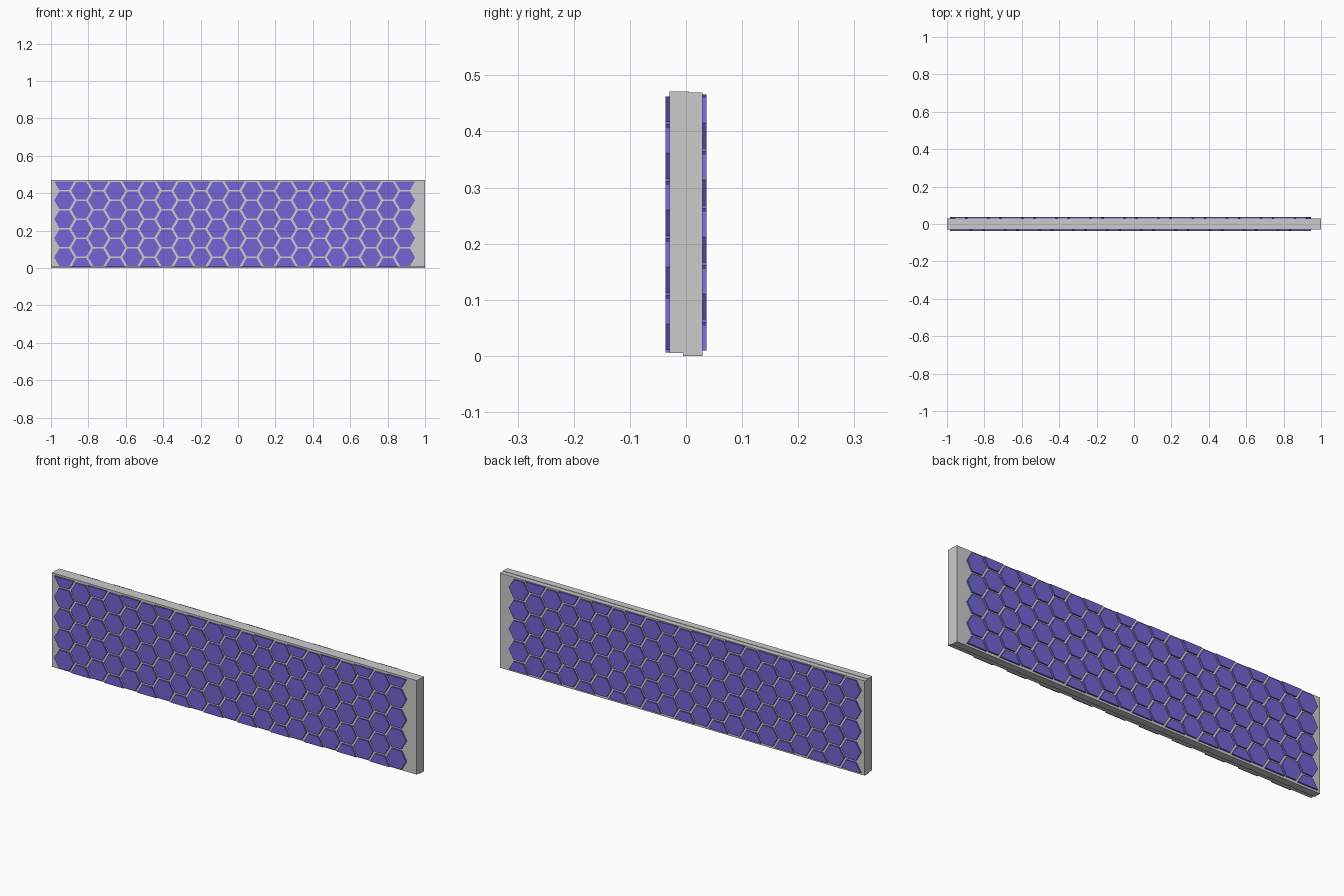
import bpy, bmesh, math

if "Cube" in bpy.data.objects:
    bpy.data.objects.remove(bpy.data.objects["Cube"])

purple = bpy.data.materials.new("purple_tile")
purple.diffuse_color = (0.17, 0.13, 0.66, 1)
purple.use_nodes = True
purple.node_tree.nodes["Principled BSDF"].inputs["Base Color"].default_value = purple.diffuse_color


def slab(name, y0, y1, z0, z1):
    bpy.ops.mesh.primitive_cube_add(size=1, location=(0, (y0 + y1) / 2, (z0 + z1) / 2))
    ob = bpy.context.object
    ob.name = name
    ob.scale = (2, y1 - y0, z1 - z0)
    return ob


# Core board: two overlapping layers with slightly offset edges
slab("front_board", -0.029, 0.005, 0.005, 0.471)
slab("back_board", -0.005, 0.029, 0.0, 0.469)

# Hexagon tile layout
COLS, X0, DX, DZ = 21, -0.929, 0.0911, 0.1016
HALF_W, HALF_H = 0.0535, 0.046
Z_LOW, Z_HIGH = 0.006, 0.462


def hex_outline(cx, cz):
    """Hexagon with corners on the x axis, cut in half at the panel edges."""
    pts = []
    for i in range(6):
        a = i * math.pi / 3
        pts.append((cx + HALF_W * math.cos(a),
                    cz + HALF_H * math.sin(a) / math.sin(math.pi / 3)))
    if cz - HALF_H < Z_LOW - 0.01:
        return [(pts[0][0], Z_LOW), pts[1], pts[2], (pts[3][0], Z_LOW)]
    if cz + HALF_H > Z_HIGH + 0.01:
        return [(pts[3][0], Z_HIGH), pts[4], pts[5], (pts[0][0], Z_HIGH)]
    return pts


def tiles(name, y_in, y_out, flip):
    bm = bmesh.new()
    for c in range(COLS):
        start = Z_LOW + (DZ / 2 if c % 2 == 0 else 0)
        for r in range(5):
            outline = hex_outline(X0 + c * DX, start + r * DZ)
            if flip:
                outline = [(x, 0.472 - z) for x, z in outline]
            inner = [bm.verts.new((x, y_in, z)) for x, z in outline]
            outer = [bm.verts.new((x, y_out, z)) for x, z in outline]
            bm.faces.new(inner)
            bm.faces.new(outer)
            n = len(outline)
            for i in range(n):
                j = (i + 1) % n
                bm.faces.new((inner[i], inner[j], outer[j], outer[i]))
    bmesh.ops.recalc_face_normals(bm, faces=bm.faces)
    me = bpy.data.meshes.new(name)
    bm.to_mesh(me)
    bm.free()
    me.materials.append(purple)
    ob = bpy.data.objects.new(name, me)
    bpy.context.collection.objects.link(ob)


# Raised tiles on both faces, the back pattern turned upside down
tiles("front_hex_tiles", -0.027, -0.0365, False)
tiles("back_hex_tiles", 0.027, 0.0365, True)
